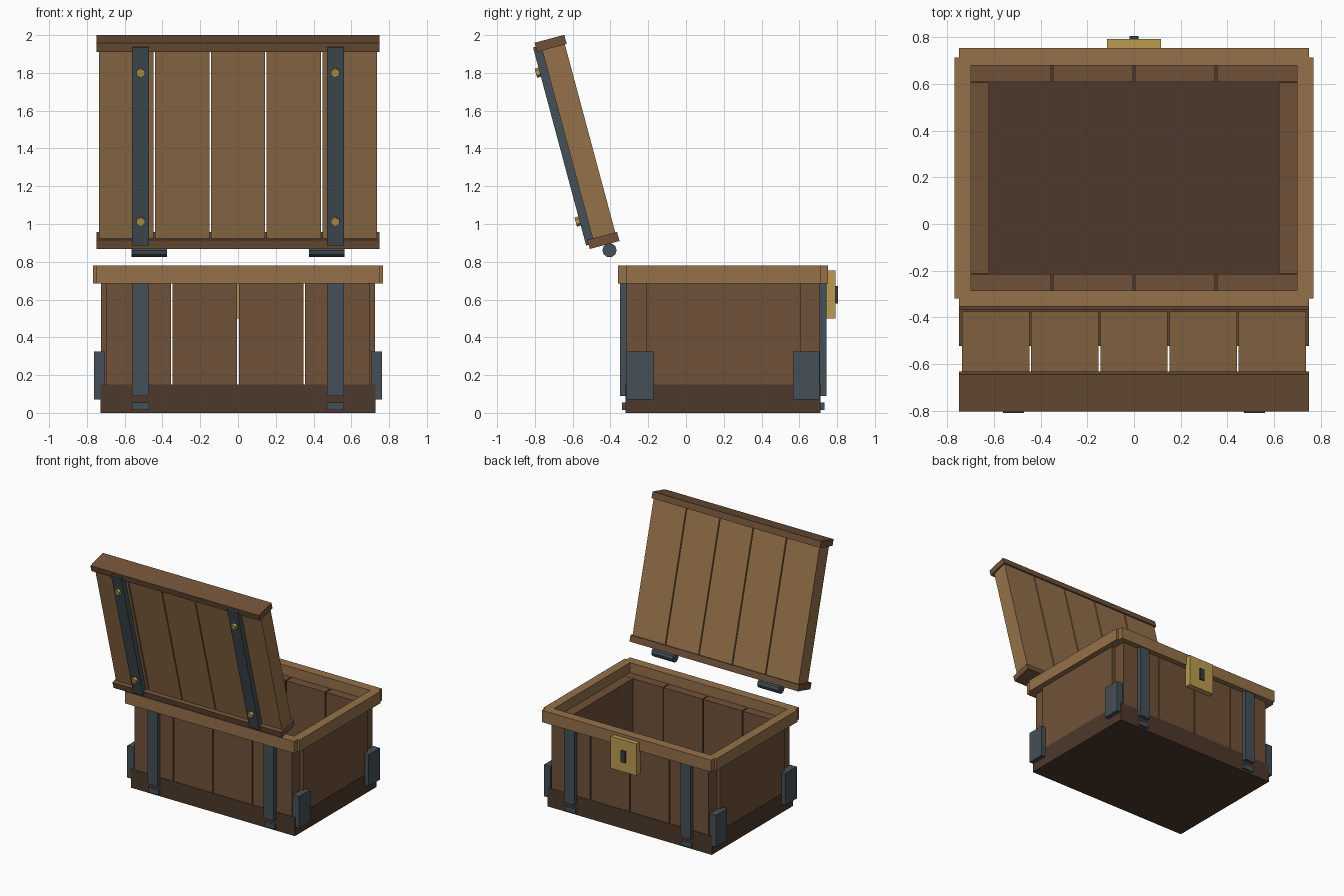
import bpy, bmesh
from math import radians, pi
from mathutils import Matrix

if "Cube" in bpy.data.objects:
    bpy.data.objects.remove(bpy.data.objects["Cube"])


def material(name, rgb):
    m = bpy.data.materials.new(name)
    m.diffuse_color = (*rgb, 1)
    m.use_nodes = True
    m.node_tree.nodes["Principled BSDF"].inputs["Base Color"].default_value = m.diffuse_color
    return m


LIGHT = material("light_wood", (0.30, 0.165, 0.068))
BROWN = material("brown_wood", (0.162, 0.083, 0.040))
DARK = material("dark_wood", (0.075, 0.040, 0.024))
IRON = material("iron", (0.060, 0.080, 0.095))
GOLD = material("brass", (0.50, 0.33, 0.085))
BLACK = material("keyhole_dark", (0.045, 0.042, 0.045))

# Chest body centre in y, and the tilted frame of the open lid
YC = 0.197
BODY = Matrix.Translation((0, YC, 0))
LID = Matrix.Translation((0, -0.352, 0.910)) @ Matrix.Rotation(radians(15), 4, 'X')


def finish(name, bm, mat, frame):
    me = bpy.data.meshes.new(name)
    bmesh.ops.recalc_face_normals(bm, faces=bm.faces)
    bm.to_mesh(me)
    bm.free()
    me.materials.append(mat)
    ob = bpy.data.objects.new(name, me)
    ob.matrix_world = frame
    bpy.context.collection.objects.link(ob)
    return ob


def box(name, x, y, z, mat, frame=BODY):
    """Box from (min, max) ranges on each axis."""
    bm = bmesh.new()
    bmesh.ops.create_cube(bm, size=1)
    for v in bm.verts:
        v.co = [r[0] + (c + 0.5) * (r[1] - r[0]) for c, r in zip(v.co, (x, y, z))]
    return finish(name, bm, mat, frame)


def rod(name, radius, depth, sides, mat, frame):
    bm = bmesh.new()
    bmesh.ops.create_cone(bm, cap_ends=True, segments=sides, radius1=radius,
                          radius2=radius, depth=depth)
    return finish(name, bm, mat, frame)


def span(a, b, s):
    """Range a..b mirrored when s is -1."""
    return tuple(sorted((a * s, b * s)))


def around(c, w):
    return (c - w / 2, c + w / 2)


# Base slab
box("base", (-0.728, 0.728), (-0.516, 0.516), (0, 0.15), DARK)

for s in (-1, 1):
    # Long walls of four planks, end walls, rim bars
    for i in range(4):
        box("wall_plank", around((i - 1.5) * 0.351, 0.343), span(0.41, 0.512, s),
            (0.14, 0.70), BROWN)
    box("end_wall", span(0.62, 0.724, s), (-0.408, 0.408), (0.14, 0.70), BROWN)
    box("long_rim", (-0.75, 0.75), span(0.482, 0.556, s), (0.685, 0.78), LIGHT)
    box("end_rim", span(0.697, 0.768, s), (-0.515, 0.515), (0.685, 0.78), LIGHT)

    # Iron strap under the chest, showing at both ends
    box("bottom_strap", around(0.515 * s, 0.09), (-0.535, 0.535), (0.015, 0.055), IRON)
    for t in (-1, 1):
        # Upright straps and corner brackets
        box("upright_strap", around(0.515 * s, 0.09), span(0.51, 0.547, t),
            (0.09, 0.70), IRON)
        box("corner_bracket", span(0.705, 0.763, s), span(0.37, 0.511, t),
            (0.07, 0.325), IRON)

    # Lid straps, rivets and hinges
    box("lid_strap", around(0.515 * s, 0.09), (-0.177, -0.13), (0.023, 1.108), IRON, LID)
    for u in (0.157, 0.973):
        rod("rivet", 0.025, 0.03, 6, GOLD,
            LID @ Matrix.Translation((0.515 * s, -0.183, u)) @ Matrix.Rotation(pi / 2, 4, 'X'))
    rod("hinge", 0.038, 0.19, 10, IRON,
        Matrix.Translation((0.47 * s, -0.405, 0.861)) @ Matrix.Rotation(pi / 2, 4, 'Y'))

# Lid planks
for i in range(5):
    box("lid_plank", around((i - 2) * 0.296, 0.288), (-0.134, -0.010), (0.03, 1.10), LIGHT, LID)

# Lid end battens
for u in (0, 1.08):
    box("lid_batten", (-0.748, 0.748), (-0.163, 0), (u, u + 0.05), BROWN, LID)

# Lock plate and keyhole
box("lock_plate", (-0.115, 0.115), (0.546, 0.594), (0.50, 0.755), GOLD)
box("keyhole", (-0.02, 0.02), (0.58, 0.607), (0.58, 0.672), BLACK)
